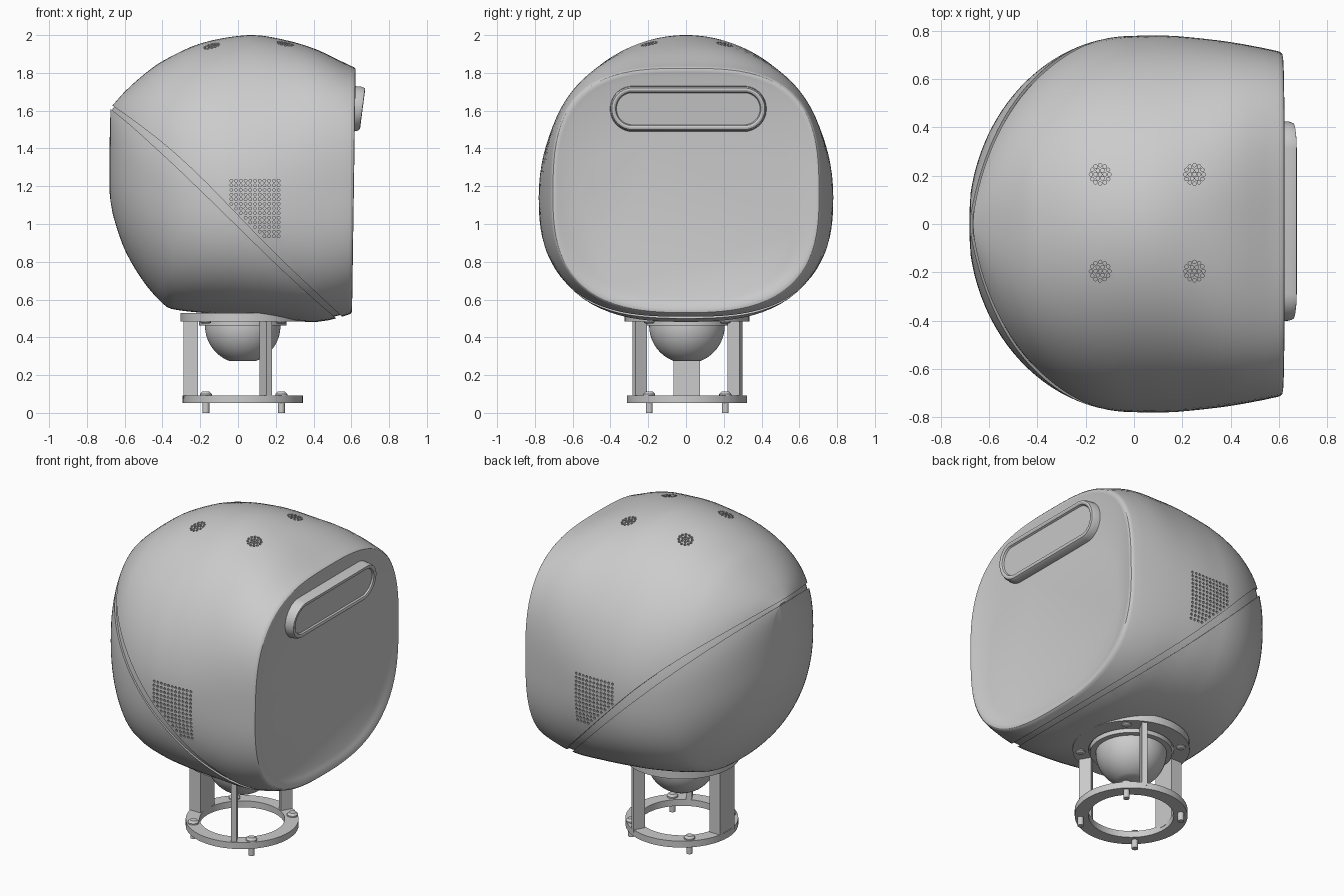
import bpy, bmesh, math
from mathutils import Matrix, Vector

if "Cube" in bpy.data.objects:
    bpy.data.objects.remove(bpy.data.objects["Cube"])

grey = bpy.data.materials.new("shell grey")
grey.diffuse_color = (0.6, 0.6, 0.6, 1)
grey.use_nodes = True
grey.node_tree.nodes["Principled BSDF"].inputs["Base Color"].default_value = grey.diffuse_color


def finish(bm, name, angle=30):
    bmesh.ops.recalc_face_normals(bm, faces=bm.faces)
    me = bpy.data.meshes.new(name)
    bm.to_mesh(me)
    bm.free()
    me.materials.append(grey)
    ob = bpy.data.objects.new(name, me)
    bpy.context.collection.objects.link(ob)
    smooth(ob, angle)
    return ob


def smooth(ob, angle=30):
    bpy.ops.object.select_all(action='DESELECT')
    ob.select_set(True)
    bpy.context.view_layer.objects.active = ob
    bpy.ops.object.shade_smooth_by_angle(angle=math.radians(angle))


def loft(bm, rings, caps=True):
    vs = [[bm.verts.new(p) for p in r] for r in rings]
    n = len(vs[0])
    for a, b in zip(vs, vs[1:]):
        for i in range(n):
            bm.faces.new((a[i], a[(i + 1) % n], b[(i + 1) % n], b[i]))
    if caps:
        bm.faces.new(vs[0])
        bm.faces.new(vs[-1])


def boolean(ob, cutter, op):
    m = ob.modifiers.new("cut", 'BOOLEAN')
    m.operation, m.solver, m.object = op, 'EXACT', cutter
    bpy.ops.object.select_all(action='DESELECT')
    ob.select_set(True)
    bpy.context.view_layer.objects.active = ob
    bpy.ops.object.modifier_apply(modifier=m.name)
    bpy.data.objects.remove(cutter)
    smooth(ob)


def curve(pts, x):
    """Smooth interpolation through a short list of points."""
    x = min(max(x, pts[0][0]), pts[-1][0])
    i = max(k for k in range(len(pts) - 1) if pts[k][0] <= x)

    def slope(k):
        a, b = pts[max(k - 1, 0)], pts[min(k + 1, len(pts) - 1)]
        return (b[1] - a[1]) / (b[0] - a[0])
    (x0, y0), (x1, y1) = pts[i], pts[i + 1]
    d = x1 - x0
    t = (x - x0) / d
    return ((2*t**3 - 3*t**2 + 1) * y0 + (t**3 - 2*t**2 + t) * d * slope(i)
            + (3*t**2 - 2*t**3) * y1 + (t**3 - t**2) * d * slope(i + 1))


# Head profiles along x: top, bottom, widest height, half width, squareness
TOP = [(-.675, 1.615), (-.6, 1.70), (-.5, 1.79), (-.4, 1.862), (-.2, 1.955),
       (.05, 2.0), (.2, 1.985), (.4, 1.93), (.6, 1.835)]
BOT = [(-.675, 1.12), (-.66, 1.04), (-.6, .865), (-.5, .695), (-.4, .58), (-.35, .55),
       (-.1, .522), (.2, .497), (.42, .482), (.6, .52)]
MID = [(-.675, 1.3), (-.4, 1.2), (0, 1.15), (.6, 1.15)]
SIDE = [(0, .778), (.1, .78), (.2, .775), (.4, .752), (.6, .715)]
N_TOP = [(-.675, 2.4), (-.2, 2.0), (.2, 2.1), (.6, 3.0)]
N_BOT = [(-.675, 2.3), (-.2, 2.5), (.6, 2.7)]


def params(x):
    w = curve(SIDE, x) if x > 0 else .778 * math.sqrt(1 - (x / .685) ** 2)
    return (w, curve(TOP, x), curve(BOT, x), curve(MID, x), curve(N_TOP, x), curve(N_BOT, x))


def ring(x, p, shrink=0.0, tilt=0.0, count=96):
    w, zt, zb, zc, nt, nb = p
    out = []
    for i in range(count):
        a = 2 * math.pi * i / count
        c, s = math.cos(a), math.sin(a)
        n, h = (nt, zt - zc) if s >= 0 else (nb, zc - zb)
        r = (abs(c) ** n + abs(s) ** n) ** (-1 / n)
        z = zc + (h - shrink) * s * r
        out.append((x + tilt * (z - 1.15), (w - shrink) * c * r, z))
    return out


def head_solid(name, scale=1.0):
    rings = [ring(-.68, (.06, 1.42, 1.17, 1.3, 2, 2))]
    for i in range(41):
        x = -.675 * math.cos(math.pi / 2 * i / 40)
        rings.append(ring(x, params(x)))
    rings += [ring(x, params(x)) for x in (.06, .12, .18, .24, .3, .36, .42, .48, .54)]
    # rounded rim, dished surround and flat screen
    rim = params(.6)
    rings += [ring(x, rim, s, .015) for x, s in
              ((.592, 0), (.604, .004), (.611, .011), (.613, .02), (.611, .032), (.604, .055))]
    rings.append(ring(.59, (.565, 1.465, .6, 1.03, 2.8, 2.8), 0, .015))
    bm = bmesh.new()
    loft(bm, rings)
    bmesh.ops.transform(bm, verts=bm.verts, matrix=Matrix.Translation((0, 0, 1.17))
                        @ Matrix.Scale(scale, 4) @ Matrix.Translation((0, 0, -1.17)))
    return finish(bm, name)


# Diagonal seam that divides the head into an upper and a lower shell
UPPER = [(-1, 1.83), (-.67, 1.63), (-.4, 1.43), (-.2, 1.25), (0, 1.045),
         (.2, .84), (.4, .65), (.55, .51), (1, .09)]
LOWER = [(-1, 1.81), (-.67, 1.605), (-.4, 1.37), (-.2, 1.18), (0, .985),
         (.2, .79), (.4, .605), (.52, .5), (1, .05)]


def seam_block(pts, far_z):
    line = [(-1 + 2 * i / 50, curve(pts, -1 + 2 * i / 50)) for i in range(51)]
    line += [(1, far_z), (-1, far_z)]
    bm = bmesh.new()
    loft(bm, [[(x, y, z) for x, z in line] for y in (-1, 1)])
    return finish(bm, "seam_cutter")


head_solid("seam_groove_core", .985)
upper = head_solid("upper_shell")
boolean(upper, seam_block(UPPER, 3), 'INTERSECT')
lower = head_solid("lower_shell")
boolean(lower, seam_block(LOWER, -1), 'INTERSECT')


# Speaker grilles on both sides and four round vents on the top
def drill(bm, p, axis, r=.0075):
    rot = Matrix.Rotation(math.pi / 2, 4, 'X') if axis == 'y' else Matrix()
    bmesh.ops.create_cone(bm, cap_ends=True, segments=8, radius1=r, radius2=r, depth=.06,
                          matrix=Matrix.Translation(p) @ rot)


holes = bmesh.new()
for i in range(11):
    for j in range(13):
        x, z = -.035 + .025 * i, .935 + .0245 * j
        if z > curve(UPPER, x) + .015:
            w, zt, zb, zc, nt, nb = params(x)
            n, h = (nt, zt - zc) if z > zc else (nb, zc - zb)
            y = w * (1 - (abs(z - zc) / h) ** n) ** (1 / n)
            for side in (-1, 1):
                drill(holes, Vector((x, side * y, z)), 'y')
for cx in (-.14, .25):
    for cy in (-.195, .205):
        for count, r in ((1, 0), (6, .019), (12, .038)):
            for k in range(count):
                a = 2 * math.pi * k / count
                x, y = cx + r * math.cos(a), cy + r * math.sin(a)
                w, zt, zb, zc, nt, nb = params(x)
                drill(holes, Vector((x, y, zc + (zt - zc) * (1 - abs(y / w) ** nt) ** (1 / nt))), 'z')
boolean(upper, finish(holes, "hole_cutter"), 'DIFFERENCE')


# Sensor visor: a tilted stadium frame with a recessed window
def stadium(half, r, x, tilt):
    out = []
    for i in range(48):
        a = 2 * math.pi * (i + .5) / 48
        c, s = math.cos(a), math.sin(a)
        z = 1.61 + r * s
        out.append((x + tilt * (z - 1.61), .012 + math.copysign(half - r, c) + r * c, z))
    return out


bm = bmesh.new()
loft(bm, [stadium(.415, .122, .59, 0), stadium(.412, .118, .64, .08), stadium(.405, .11, .658, .13),
          stadium(.395, .1, .66, .13), stadium(.385, .09, .656, .13), stadium(.38, .085, .646, .13)])
finish(bm, "sensor_visor")


# Lathed parts around the neck axis
def lathe(name, profile, closed=False, centre=(.025, .005), seg=64):
    bm = bmesh.new()
    rings = [[(centre[0] + r * math.cos(2 * math.pi * i / seg),
               centre[1] + r * math.sin(2 * math.pi * i / seg), z) for i in range(seg)]
             for r, z in profile]
    loft(bm, rings + rings[:1] if closed else rings, not closed)
    if closed:
        bmesh.ops.remove_doubles(bm, verts=bm.verts, dist=1e-6)
    return finish(bm, name)


def band(r0, r1, z0, z1):
    return [(r0, z0), (r1, z0), (r1, z1), (r0, z1)]


lathe("base_ring", band(.24, .318, .052, .092), True)
lathe("mount_ring", band(.24, .33, .483, .53), True)
lathe("dome_flange", band(.15, .232, .462, .5), True)
dome = [(.2 * math.cos(a), .462 - .2 * math.sin(a))
        for a in [math.radians(69) * i / 14 for i in range(15)]]
lathe("lower_dome", [(.2, .52)] + dome)


# Three legs: a broad rear one and two thin radial ones
def box(name, centre, size, angle=0):
    bm = bmesh.new()
    bmesh.ops.create_cube(bm, size=1, matrix=Matrix.Translation(centre)
                          @ Matrix.Rotation(angle, 4, 'Z') @ Matrix.Diagonal((*size, 1)))
    return finish(bm, name)


box("rear_leg", (-.25, .005, .285), (.075, .14, .42))
for side in (-1, 1):
    box("front_leg", (.147, .007 + side * .252, .285), (.072, .032, .42), side * math.pi / 3)

# Bolts with feet under the base, and matching bolts under the mount
for bx in (-.17, .23):
    for by in (-.195, .208):
        lathe("base_bolt", [(.018, 0), (.018, .09), (.032, .09), (.032, .1), (.02, .112)],
              centre=(bx, by), seg=16)
        lathe("mount_bolt", [(.018, .472), (.028, .478), (.028, .5)], centre=(bx, by), seg=16)
